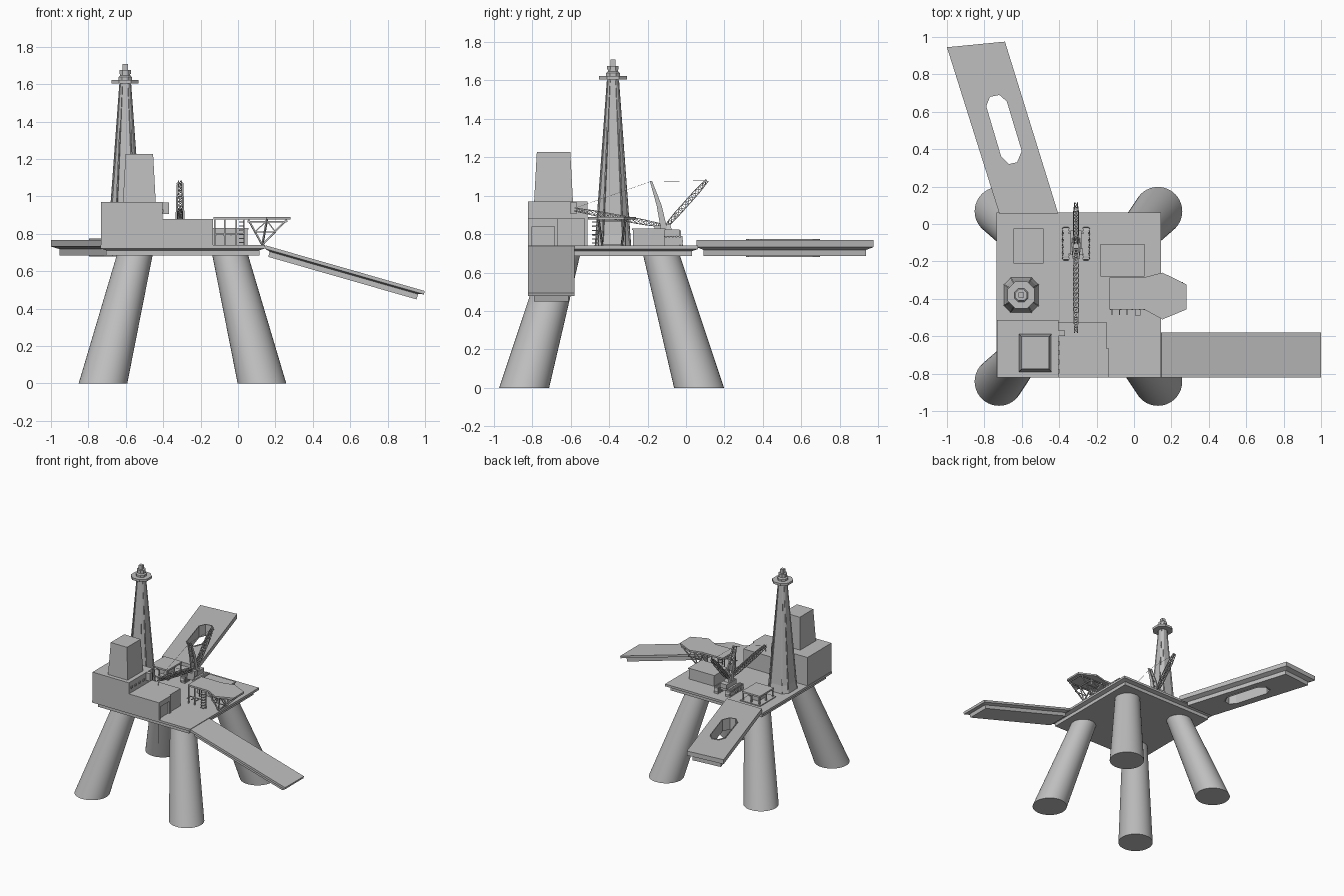
import bpy, bmesh, math
from mathutils import Vector, Matrix

if "Cube" in bpy.data.objects:
    bpy.data.objects.remove(bpy.data.objects["Cube"])

grey = bpy.data.materials.new("light_grey")
grey.diffuse_color = (0.52, 0.52, 0.52, 1)
grey.use_nodes = True
grey.node_tree.nodes["Principled BSDF"].inputs["Base Color"].default_value = grey.diffuse_color


def finish(name, bm):
    bmesh.ops.recalc_face_normals(bm, faces=bm.faces[:])
    me = bpy.data.meshes.new(name)
    bm.to_mesh(me)
    bm.free()
    me.materials.append(grey)
    ob = bpy.data.objects.new(name, me)
    bpy.context.collection.objects.link(ob)
    return ob


def loft(bm, rings):
    """Closed solid through rings of 3D points."""
    vs = [[bm.verts.new(p) for p in r] for r in rings]
    n = len(vs[0])
    for a, b in zip(vs, vs[1:]):
        for i in range(n):
            bm.faces.new((a[i], a[(i + 1) % n], b[(i + 1) % n], b[i]))
    bm.faces.new(vs[0])
    bm.faces.new(vs[-1][::-1])


def box(bm, x0, x1, y0, y1, z0, z1, t=0.0):
    """Box whose top is drawn in by t."""
    def ring(d, z):
        return [(x0 + d, y0 + d, z), (x1 - d, y0 + d, z), (x1 - d, y1 - d, z), (x0 + d, y1 - d, z)]
    loft(bm, [ring(0, z0), ring(t, z1)])


def boxes(name, items):
    bm = bmesh.new()
    for it in items:
        box(bm, *it)
    return finish(name, bm)


def beams(name, items, sides=4):
    """Straight bars given as (start, end, radius)."""
    bm = bmesh.new()
    for a, b, r in items:
        a, b = Vector(a), Vector(b)
        q = (b - a).to_track_quat('Z', 'Y')
        off = [q @ Vector((r * math.cos(t), r * math.sin(t), 0))
               for t in [math.tau * (i + .5) / sides for i in range(sides)]]
        loft(bm, [[a + o for o in off], [b + o for o in off]])
    return finish(name, bm)


def inset(poly, d):
    """Offset a counter-clockwise convex outline inwards."""
    out, n = [], len(poly)
    for i in range(n):
        p, a, b = Vector(poly[i]), Vector(poly[i - 1]), Vector(poly[(i + 1) % n])
        u, v = (p - a).normalized(), (b - p).normalized()
        n1, n2 = Vector((-u.y, u.x)), Vector((-v.y, v.x))
        out.append(p + (n1 + n2) * d / (1 + n1.dot(n2)))
    return out


def slab(name, poly, levels):
    bm = bmesh.new()
    loft(bm, [[(p[0], p[1], z) for p in inset(poly, d)] for d, z in levels])
    return finish(name, bm)


def octagon(cx, cy, h, c):
    return [(cx + x, cy + y) for x, y in ((h, -c), (h, c), (c, h), (-c, h), (-h, c), (-h, -c), (-c, -h), (c, -h))]


# Main deck with stepped-in underside
slab("main_deck", [(-.735, -.822), (.145, -.822), (.145, .062), (-.735, .062)],
     [(0, .74), (0, .722), (.03, .712), (.03, .685)])

# Four raked, tapered legs
for sx in (-1, 1):
    for sy in (-1, 1):
        bm = bmesh.new()
        rings = []
        for ox, oy, r, z in ((.425, .455, .13, 0), (.252, .257, .095, .70)):
            rings.append([(-.297 + sx * ox + r * math.cos(t), -.387 + sy * oy + r * math.sin(t), z)
                          for t in [math.tau * i / 40 for i in range(40)]])
        loft(bm, rings)
        ob = finish("leg_%s_%s" % ("right" if sx > 0 else "left", "back" if sy > 0 else "front"), bm)
        bpy.ops.object.select_all(action='DESELECT')
        ob.select_set(True)
        bpy.context.view_layer.objects.active = ob
        bpy.ops.object.shade_smooth_by_angle(angle=math.radians(40))

# Back left runway panel with elongated opening
panel = slab("runway_panel", [(-.72, .055), (-.405, .055), (-.69, .975), (-1, .945)],
             [(0, .768), (0, .732), (.035, .718), (.035, .685)])
hole = [(-.67, .32), (-.625, .33), (-.60, .39), (-.68, .655), (-.72, .69), (-.77, .68), (-.79, .63), (-.71, .36)]
cutter = slab("opening_cutter", hole, [(0, .6), (0, .9)])
cutter.hide_render = True
cutter.hide_viewport = True
mod = panel.modifiers.new("opening", 'BOOLEAN')
mod.operation = 'DIFFERENCE'
mod.solver = 'EXACT'
mod.object = cutter
bm = bmesh.new()
wall = [[bm.verts.new((p[0], p[1], z)) for p in inset(hole, d)]
        for d, z in ((0, .68), (0, .774), (-.006, .774), (-.006, .68))]
for k in range(4):
    a, b = wall[k], wall[(k + 1) % 4]
    for i in range(8):
        bm.faces.new((a[i], a[(i + 1) % 8], b[(i + 1) % 8], b[i]))
finish("opening_rim", bm)

# Front right sloping ramp
ramp = slab("sloping_ramp", [(0, -.822), (.885, -.822), (.885, -.58), (0, -.58)],
            [(0, 0), (0, -.018), (.03, -.026), (.03, -.055)])
ramp.matrix_world = Matrix.Translation((.148, 0, .738)) @ Matrix.Rotation(math.radians(16), 4, 'Y')

# Accommodation blocks
boxes("main_block", [(-.732, -.405, -.822, -.513, .74, .97)])
boxes("tower_block", [(-.615, -.44, -.79, -.588, .97, 1.228, .014)])
boxes("low_block", [(-.405, -.148, -.822, -.525, .74, .88), (-.148, -.135, -.822, -.80, .74, .88),
                    (-.148, -.135, -.80, -.665, .84, .88), (-.148, -.135, -.685, -.665, .74, .84)])
boxes("block_vent", [(-.405, -.37, -.6, -.57, .905, .968)])
boxes("block_window", [(-.406, -.399, -.80 + .05 * i, -.775 + .05 * i, .915, .93) for i in range(5)])

# Derrick tower
cx, cy = -.603, -.38
bm = bmesh.new()
loft(bm, [[(x, y, z) for x, y in octagon(cx, cy, h, c)]
          for h, c, z in ((.093, .055, .74), (.082, .048, .80), (.029, .016, 1.60), (.026, .014, 1.67))])
finish("derrick_tower", bm)
beams("derrick_edge", [((cx + sx * a, cy + sy * b, .74), (cx + sx * a * .3, cy + sy * b * .3, 1.6), .005)
                       for sx in (-1, 1) for sy in (-1, 1) for a, b in ((.09, .055), (.055, .09))])
slab("derrick_platform", octagon(cx, cy, .072, .032), [(0, 1.604), (0, 1.622)])
slab("derrick_collar", octagon(cx, cy, .036, .016), [(0, 1.622), (0, 1.638), (.012, 1.65)])
slab("derrick_cap", octagon(cx, cy, .03, .014), [(0, 1.655), (0, 1.675)])
boxes("derrick_tip", [(cx - .014, cx + .014, cy - .014, cy + .014, 1.67, 1.708)])

# Small roofed shelter
sh = [(-.645, -.485, -.21, -.025, .805, .818), (-.655, -.475, -.22, -.015, .74, .747),
      (-.60, -.53, -.16, -.075, .74, .805)]
sh += [(x, x + .01, y, y + .01, .74, .81) for x in (-.643, -.571, -.497) for y in (-.208, -.122, -.037)]
boxes("shelter", sh)

# Store house behind the landing platform
boxes("store_house", [(-.175, .05, -.275, -.112, .74, .822), (-.18, .055, -.28, -.107, .822, .83)])

# Raised landing platform and its supports
slab("landing_platform", [(-.13, -.457), (.055, -.457), (.152, -.51), (.28, -.457), (.28, -.323),
                          (.152, -.26), (.055, -.285), (-.13, -.285)][:8],
     [(0, .876), (0, .89)])
sup = []
for y in (-.455, -.315):
    foot = (.13, y + (.02 if y < -.4 else -.02), .74)
    for x in (.055, .155, .26):
        sup.append((foot, (x, y, .876), .006))
    sup += [((.05, y, .865), (.26, y, .865), .005), ((.09, y, .81), (.20, y, .81), .004)]
    sup += [((.09, y, .81), (.155, y, .87), .004), ((.20, y, .81), (.155, y, .87), .004)]
    for x in (-.125, -.07, -.01, .03):
        sup.append(((x, y, .74), (x, y, .88), .005))
    sup.append(((-.125, y, .80), (.03, y, .80), .004))
for x in (.06, .155, .26):
    sup.append(((x, -.455, .868), (x, -.315, .868), .005))
sup.append(((.13, -.435, .745), (.13, -.335, .745), .006))
beams("landing_support", sup)
boxes("landing_steps", [(.005, .035, -.49, -.455, .75 + .022 * i, .756 + .022 * i) for i in range(6)]
      + [(x, x + .006, -.487, -.455, .79, .796) for x in (-.12, -.08, -.04)])

# Crawler crane: tracks, wheels, body
X = -.31
bm = bmesh.new()
for s in (-1, 1):
    pts = [(-.105 + sg * (.068 + .022 * math.cos(t)), .763 + sg * .022 * math.sin(t))
           for sg in (1, -1) for t in [math.pi * (i / 6 - .5) for i in range(7)]]
    loft(bm, [[(X + s * .053 + dx, y, z) for y, z in pts] for dx in (-.014, .014)])
    for i in range(10):
        y = -.19 + i * .018
        box(bm, X + s * .053 - .019, X + s * .053 + .019, y, y + .01, .74, .789)
finish("crane_track", bm)
beams("crane_wheel", [((X + s * .05, y, .763), (X + s * .074, y, .763), .015)
                      for s in (-1, 1) for y in (-.172, -.138, -.104, -.07, -.036)], 12)
boxes("crane_body", [(X - .045, X + .045, -.16, -.05, .765, .79), (X - .03, X + .03, -.165, -.035, .79, .825),
                     (X - .022, X + .022, -.15, -.075, .825, .85, .008), (X + .012, X + .036, -.165, -.13, .80, .845)])


def lattice(name, a, b, w0, wm, w1, n):
    """Four-chord lattice arm in the y-z plane, widest in the middle."""
    a, b = Vector((X, *a)), Vector((X, *b))
    d = (b - a).normalized()
    side, up = Vector((1, 0, 0)), d.cross(Vector((1, 0, 0)))
    rows = []
    for i in range(n + 1):
        t = i / n
        k = min(t, 1 - t) / .25
        w = wm if k >= 1 else (w0 if t < .5 else w1) * (1 - k) + wm * k
        p = a.lerp(b, t)
        rows.append([p + side * w * u + up * w * v for u, v in ((1, 1), (-1, 1), (-1, -1), (1, -1))])
    bars = []
    for i in range(n):
        for j in range(4):
            bars.append((rows[i][j], rows[i + 1][j], .003))
            bars.append((rows[i][j], rows[i + 1][(j + 1) % 4], .002))
            bars.append((rows[i][j], rows[i][(j + 1) % 4], .002))
    return beams(name, bars)


# Crane arms and cables
lattice("crane_boom", (-.10, .84), (-.58, .928), .006, .013, .008, 18)
lattice("crane_jib", (-.10, .845), (.11, 1.08), .008, .013, .007, 12)
bm = bmesh.new()
for s in (-1, 1):
    loft(bm, [[(X + s * o + dx, y + dy, z) for dx, dy in ((-.005, -w), (.005, -w), (.005, w), (-.005, w))]
              for o, y, w, z in ((.02, -.115, .017, .83), (.017, -.14, .013, .95), (.012, -.182, .006, 1.075))])
finish("crane_mast", bm)
beams("crane_mast_rung", [((X - .018, y, z), (X + .018, y, z), .004)
                          for y, z in ((-.13, .90), (-.14, .95), (-.158, 1.0), (-.18, 1.068))])
beams("crane_cable", [((X, -.185, 1.073), (X, -.578, .935), .001), ((X, -.185, 1.073), (X, .108, 1.078), .001),
                      ((X, -.58, .928), (X, -.58, .41), .001)])
